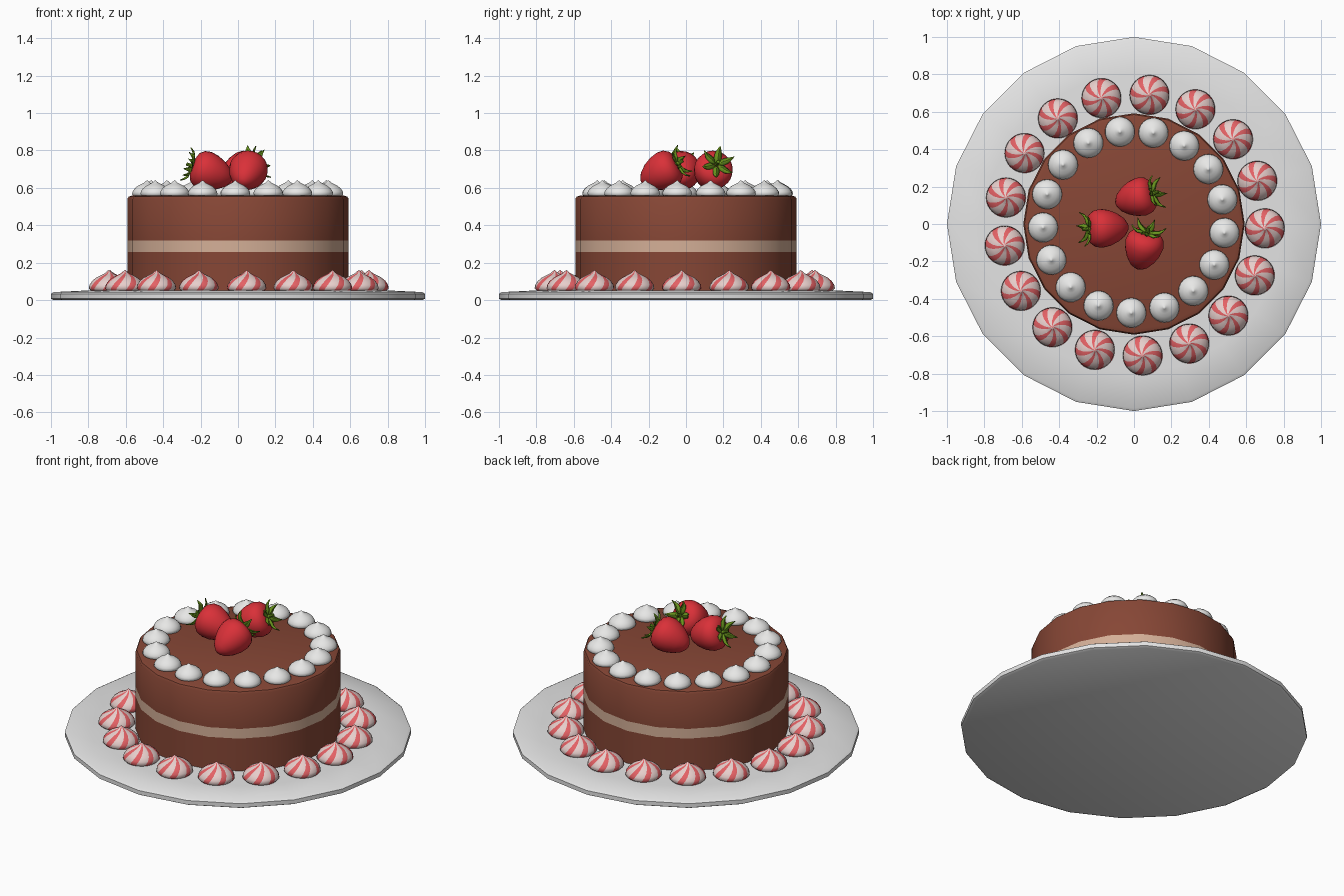
import bpy, bmesh, math
from mathutils import Matrix, Vector

if "Cube" in bpy.data.objects:
    bpy.data.objects.remove(bpy.data.objects["Cube"])


def material(name, rgb):
    m = bpy.data.materials.new(name)
    m.diffuse_color = (*rgb, 1)
    m.use_nodes = True
    m.node_tree.nodes["Principled BSDF"].inputs["Base Color"].default_value = m.diffuse_color
    return m


PLATE = material("plate white", (0.78, 0.78, 0.78))
CHOC = material("chocolate", (0.24, 0.062, 0.036))
FILLING = material("cream filling", (0.66, 0.43, 0.31))
CREAM = material("whipped cream", (0.82, 0.82, 0.81))
PINK = material("pale pink", (0.80, 0.62, 0.60))
RED = material("candy red", (0.78, 0.12, 0.13))
BERRY = material("strawberry red", (0.70, 0.03, 0.04))
LEAF = material("leaf green", (0.14, 0.30, 0.012))


def lathe(bm, profile, sides, mat=Matrix(), rule=None, twist=0):
    """Revolve (radius, z) points; twist turns each ring, rule(row, column) picks a colour."""
    rings = []
    for k, (r, z) in enumerate(profile):
        if r < 1e-6:
            rings.append([bm.verts.new(mat @ Vector((0, 0, z)))] * sides)
            continue
        ring = []
        for i in range(sides):
            a = 2 * math.pi * i / sides + twist * k / len(profile)
            ring.append(bm.verts.new(mat @ Vector((r * math.cos(a), r * math.sin(a), z))))
        rings.append(ring)
    for k in range(len(rings) - 1):
        for i in range(sides):
            j = (i + 1) % sides
            quad = [rings[k][i], rings[k][j], rings[k + 1][j], rings[k + 1][i]]
            face = bm.faces.new(list(dict.fromkeys(quad)))
            if rule:
                face.material_index = rule(k, i)


def finish(bm, name, mats, angle=35):
    bmesh.ops.recalc_face_normals(bm, faces=bm.faces)
    me = bpy.data.meshes.new(name)
    bm.to_mesh(me)
    bm.free()
    for m in mats:
        me.materials.append(m)
    ob = bpy.data.objects.new(name, me)
    bpy.context.collection.objects.link(ob)
    bpy.context.view_layer.objects.active = ob
    ob.select_set(True)
    bpy.ops.object.shade_smooth_by_angle(angle=math.radians(angle))
    ob.select_set(False)
    return ob


# plate
bm = bmesh.new()
lathe(bm, [(0, 0), (0.985, 0), (1, 0.008), (1, 0.034), (0.985, 0.043), (0.8, 0.052), (0, 0.052)], 20)
finish(bm, "plate", [PLATE])

# cake body with a filling band
bm = bmesh.new()
lathe(bm, [(0, 0.045), (0.592, 0.045), (0.592, 0.258), (0.592, 0.32), (0.592, 0.54),
           (0.585, 0.553), (0.565, 0.56), (0, 0.56)], 20, rule=lambda k, i: int(k == 2))
finish(bm, "cake", [CHOC, FILLING])

# piped drop shape, unit radius
DROP = [(0, 0), (0.88, 0), (1, 0.14), (0.97, 0.32), (0.84, 0.52), (0.62, 0.70),
        (0.38, 0.82), (0.2, 0.91), (0.1, 1.0), (0, 1.08)]


def ring_of_drops(name, mats, count, radius, start, cy, z, size, height, sides, rule, twist):
    bm = bmesh.new()
    for n in range(count):
        a = math.radians(start) + 2 * math.pi * n / count
        place = (Matrix.Translation((radius * math.cos(a), radius * math.sin(a) + cy, z))
                 @ Matrix.Rotation(a, 4, 'Z') @ Matrix.Diagonal((size, size, height, 1)))
        lathe(bm, DROP, sides, place, rule, twist)
    finish(bm, name, mats, 60)


# cream drops on top, striped drops on the plate
ring_of_drops("top_cream_drops", [CREAM], 17, 0.487, -7, 0.012, 0.555, 0.08, 0.08, 20, None, 0)
ring_of_drops("striped_drops", [PINK, RED], 17, 0.70, -1.5, -0.005, 0.048, 0.106, 0.105, 35,
              lambda k, i: int(i % 5 < 2), 1.3)

# strawberry body: tip down, calyx up the local z axis
BODY = [(0, -0.125), (0.022, -0.12), (0.05, -0.10), (0.077, -0.062), (0.096, -0.018),
        (0.104, 0.025), (0.098, 0.06), (0.078, 0.085), (0.045, 0.097), (0, 0.095)]
# leaf rows: distance out, half width, height
LEAF_ROWS = [(0.006, 0.008, 0.096), (0.035, 0.019, 0.108), (0.062, 0.017, 0.112), (0.078, 0.010, 0.122)]


def strawberry(name, centre, axis):
    place = (Matrix.Translation(centre)
             @ Vector(axis).to_track_quat('Z', 'Y').to_matrix().to_4x4())
    bm = bmesh.new()
    lathe(bm, BODY, 24, place)
    finish(bm, name, [BERRY], 60)
    # leaves and stem
    bm = bmesh.new()
    for n in range(6):
        turn = place @ Matrix.Rotation(n * math.pi / 3 + 0.3, 4, 'Z')
        rows = [[bm.verts.new(turn @ Vector((d, s * w, h - 0.006 * abs(s)))) for s in (-1, 0, 1)]
                for d, w, h in LEAF_ROWS]
        tip = bm.verts.new(turn @ Vector((0.094, 0, 0.138)))
        for p, q in zip(rows, rows[1:]):
            for s in (0, 1):
                bm.faces.new((p[s], p[s + 1], q[s + 1], q[s]))
        for s in (0, 1):
            bm.faces.new((rows[-1][s], rows[-1][s + 1], tip))
    lathe(bm, [(0.014, 0.09), (0.009, 0.115), (0.009, 0.132), (0, 0.134)], 8, place)
    leaves = finish(bm, name + "_leaves", [LEAF])
    mod = leaves.modifiers.new("thickness", 'SOLIDIFY')
    mod.thickness = 0.006


strawberry("strawberry_left", (-0.15, -0.022, 0.685), (-0.93, -0.05, 0.32))
strawberry("strawberry_back", (0.015, 0.14, 0.685), (0.88, 0.25, 0.42))
strawberry("strawberry_front", (0.05, -0.13, 0.685), (0.22, 0.85, 0.45))
